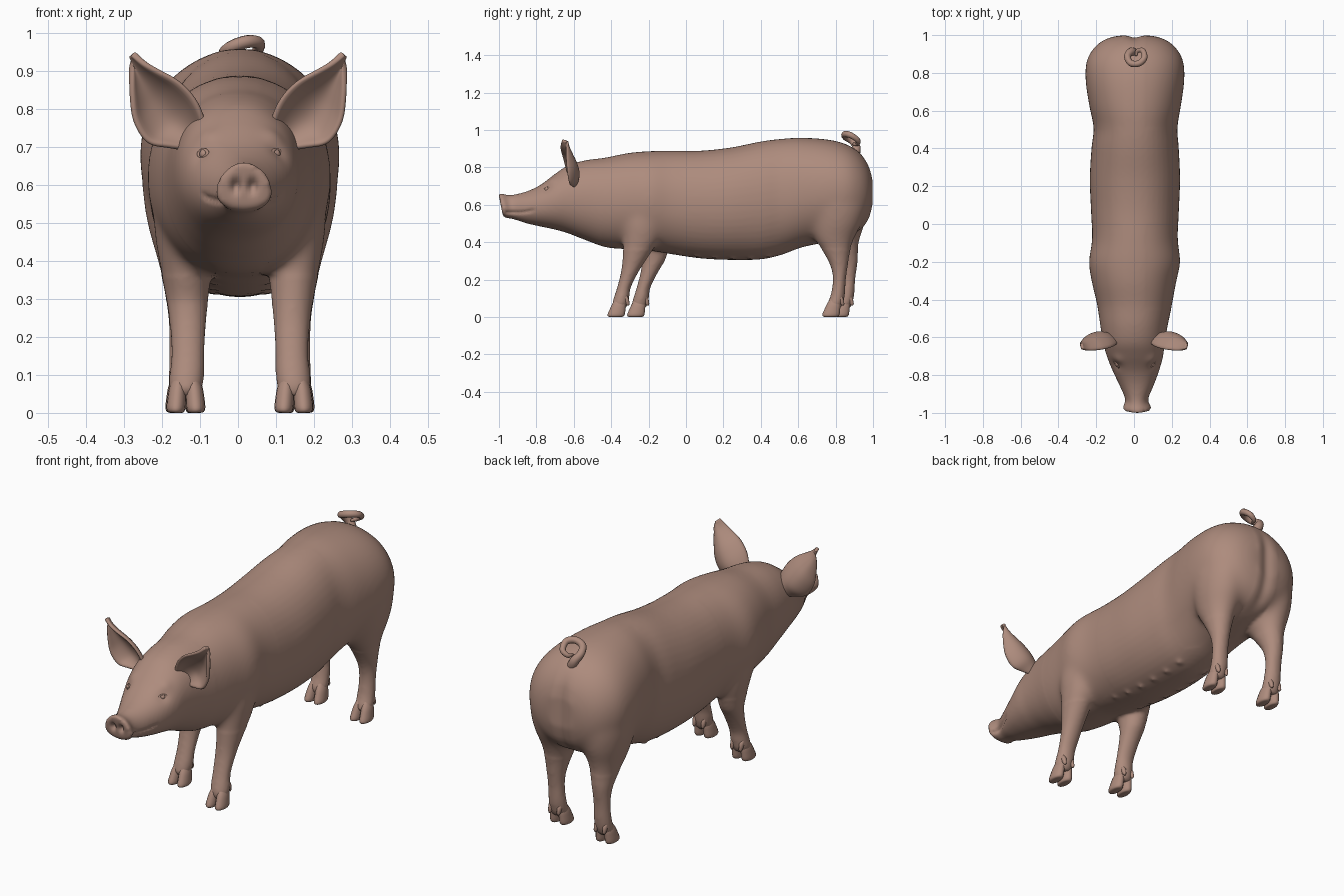
import bpy, bmesh, math
from mathutils import Vector, Matrix

if "Cube" in bpy.data.objects:
    bpy.data.objects.remove(bpy.data.objects["Cube"])

skin = bpy.data.materials.new("pink_brown_skin")
skin.diffuse_color = (0.42, 0.26, 0.205, 1)
skin.use_nodes = True
skin.node_tree.nodes["Principled BSDF"].inputs["Base Color"].default_value = skin.diffuse_color


def spline(rows, steps):
    """Smooth interpolation through rows of numbers."""
    out = []
    for i in range(len(rows) - 1):
        a, b, c, d = (rows[min(max(i + k, 0), len(rows) - 1)] for k in (-1, 0, 1, 2))
        for s in range(steps):
            t = s / steps
            out.append([q + .5 * t * (r - p + t * (2 * p - 5 * q + 4 * r - w + t * (3 * (q - r) + w - p)))
                        for p, q, r, w in zip(a, b, c, d)])
    return out + [list(rows[-1])]


def loft(bm, rings):
    """Closed tube through rings of points."""
    vs = [[bm.verts.new(p) for p in r] for r in rings]
    n = len(vs[0])
    for a, b in zip(vs, vs[1:]):
        for i in range(n):
            bm.faces.new((a[i], a[(i + 1) % n], b[(i + 1) % n], b[i]))
    bm.faces.new(vs[0])
    bm.faces.new(vs[-1][::-1])


def oval(n, power=1.0):
    for i in range(n):
        a = 2 * math.pi * i / n
        c, s = math.cos(a), math.sin(a)
        yield math.copysign(abs(c) ** power, c), math.copysign(abs(s) ** power, s)


def upright(bm, rows, dx=0, dy=0, side=1, n=20):
    """Loft of horizontal ovals (z, y, x, ry, rx); the y shift fades out towards the hip."""
    loft(bm, [[(side * (x + rx * c) + dx, y + dy * min(1, max(0, (.6 - z) / .3)) + ry * s, z)
               for c, s in oval(n)] for z, y, x, ry, rx in rows])


def finish(name, bm):
    bmesh.ops.recalc_face_normals(bm, faces=bm.faces)
    me = bpy.data.meshes.new(name)
    bm.to_mesh(me)
    bm.free()
    me.materials.append(skin)
    me.shade_smooth()
    ob = bpy.data.objects.new(name, me)
    bpy.context.collection.objects.link(ob)
    return ob


# Torso and head: y, top, bottom, half width, x shift
trunk = spline([
    (-.99, .658, .534, .070, .016), (-.97, .660, .529, .073, .016), (-.93, .652, .522, .060, .014),
    (-.86, .668, .502, .088, .014), (-.78, .705, .484, .122, .01), (-.70, .765, .467, .149, .005),
    (-.63, .810, .447, .163, 0), (-.54, .837, .412, .178, 0), (-.43, .852, .373, .198, .003),
    (-.31, .876, .362, .223, 0), (-.2, .886, .355, .242, .003), (-.08, .888, .336, .227, .005),
    (.08, .889, .313, .233, .005), (.24, .906, .305, .239, .005), (.40, .938, .308, .231, .006),
    (.51, .952, .332, .222, .008), (.62, .958, .372, .242, .006), (.76, .948, .402, .262, .005),
    (.86, .922, .428, .257, .005), (.93, .876, .462, .220, .005), (.975, .815, .515, .165, .005),
    (.998, .745, .590, .095, .005)], 5)
bm = bmesh.new()
rings = []
for y, top, bot, w, x0 in trunk:
    zc, h = (top + bot) / 2, (top - bot) / 2
    nose = min(1, max(0, (-.85 - y) / .1))
    rings.append([(x0 + w * c * (1 - .2 * nose * s), y - h * s * .2 * nose, zc + h * s)
                  for c, s in oval(48, .95)])
loft(bm, rings)

# Legs: z, y, x, ry, rx
front = spline([(.76, -.2, .10, .05, .05), (.64, -.21, .12, .10, .085), (.52, -.225, .133, .115, .095),
                (.42, -.238, .14, .10, .078), (.34, -.264, .14, .074, .062), (.25, -.297, .137, .049, .05),
                (.16, -.331, .137, .037, .044), (.11, -.343, .139, .041, .046), (.07, -.352, .142, .043, .045),
                (.045, -.356, .142, .034, .036)], 4)
hind = spline([(.84, .80, .08, .05, .06), (.74, .80, .115, .125, .11), (.62, .805, .13, .165, .127),
               (.51, .802, .135, .143, .112), (.42, .793, .14, .108, .083), (.35, .805, .143, .073, .062),
               (.27, .819, .145, .046, .046), (.2, .82, .145, .035, .041), (.12, .812, .144, .038, .043),
               (.07, .797, .145, .042, .044), (.045, .792, .145, .034, .036)], 4)
legs = [(front, 1, .0), (front, -1, .105), (hind, 1, .0), (hind, -1, .05)]
for rows, side, dy in legs:
    upright(bm, rows, .005, dy, side)

# Two rows of teats under the belly
for i in range(6):
    y = -.04 + i * .095
    r = min(trunk, key=lambda k: abs(k[0] - y))
    for side in (-1, 1):
        z = (r[1] + r[2]) / 2 - (r[1] - r[2]) / 2 * math.sqrt(1 - (.075 / r[3]) ** 2)
        bmesh.ops.create_icosphere(bm, subdivisions=2, radius=.014,
                                   matrix=Matrix.Translation((side * .075 + .005, y, z)))

# Fuse torso and legs into one smooth skin
raw = finish("raw_body", bm)
m = raw.modifiers.new("fuse", 'REMESH')
m.mode = 'VOXEL'
m.voxel_size = .009
m = raw.modifiers.new("relax", 'SMOOTH')
m.factor, m.iterations = .5, 9
dg = bpy.context.evaluated_depsgraph_get()
fused = bpy.data.meshes.new_from_object(raw.evaluated_get(dg))
bpy.data.objects.remove(raw)

# Sculpt dents along the surface: nostrils, mouth, eye sockets, rump cleft
bm = bmesh.new()
bm.from_mesh(fused)
for v in bm.verts:  # soften the hip and shoulder seams only
    v.tag = abs(v.co.x) > .06 and v.co.z > .36 and (v.co.y > .5 or -.45 < v.co.y < 0)
for _ in range(25):
    bmesh.ops.smooth_vert(bm, verts=[v for v in bm.verts if v.tag], factor=.5,
                          use_axis_x=True, use_axis_y=True, use_axis_z=True)
bm.normal_update()
moves = []
for v in bm.verts:
    x, y, z = v.co
    d = Vector()
    if y < -.93:
        for nx in (-.006, .038):
            d.y += .026 * math.exp(-((x - nx) / .010) ** 2 - ((z - .597) / .017) ** 2)
    if -.965 < y < -.80:
        line = .558 + .018 * max(0, (y + .90) / .1) ** 2
        d -= v.normal * .008 * math.exp(-((z - line) / .008) ** 2) * min(1, (-.80 - y) / .03)
    if y < -.6:
        for ex in (-.092, .102):
            d -= v.normal * .007 * math.exp(-((v.co - Vector((ex, -.745, .683))).length / .028) ** 2)
            d += v.normal * .006 * math.exp(-((v.co - Vector((ex * .9, -.715, .725))).length / .03) ** 2)
    if y > .85 and z < .87:
        d.y -= .012 * math.exp(-((x - .005) / .03) ** 2) * min(1, (y - .85) / .1) * min(1, (.87 - z) / .12)
    moves.append(d)
for v, d in zip(bm.verts, moves):
    v.co += d
finish("body", bm)

# Cloven hooves with dew claws
bm = bmesh.new()
for rows, side, dy in legs:
    z, fy, fx = rows[-1][:3]
    for s in (-1, 1):
        tx = fx + s * .024
        upright(bm, spline([(.10, fy + .004, tx - s * .008, .022, .014), (.07, fy - .002, tx - s * .003, .036, .022),
                            (.04, fy - .010, tx, .042, .0245), (.014, fy - .017, tx + s * .002, .046, .025),
                            (.003, fy - .019, tx + s * .002, .041, .021), (0, fy - .019, tx, .03, .014)], 3),
                .005, dy, side, 16)
        upright(bm, [(.125, fy + .024, tx, .012, .010), (.095, fy + .036, tx, .015, .012),
                     (.07, fy + .044, tx, .011, .009), (.06, fy + .047, tx, .004, .004)],
                .005, dy, side, 12)
finish("hooves", bm)

# Ears: cupped sheets, inner x, z, outer x, z, edge y, cup depth
edges = spline([(.08, .735, .12, .69, -.61, .015), (.098, .795, .185, .700, -.63, .045),
                (.122, .838, .238, .712, -.642, .062), (.16, .874, .272, .765, -.652, .06),
                (.205, .898, .281, .83, -.658, .045), (.245, .920, .282, .89, -.658, .025),
                (.277, .946, .281, .940, -.65, .003)], 4)
for side, name in ((1, "ear_right"), (-1, "ear_left")):
    bm = bmesh.new()
    grid = []
    for xi, zi, xo, zo, y, cup in edges:
        row = []
        for k in range(11):
            t = k / 10
            row.append(bm.verts.new((side * (xi + (xo - xi) * t),
                                     y + cup * math.sin(math.pi * t) ** .8 + .018 * t - .012 * (1 - t),
                                     zi + (zo - zi) * t)))
        grid.append(row)
    for a, b in zip(grid, grid[1:]):
        for i in range(10):
            bm.faces.new((a[i], a[i + 1], b[i + 1], b[i]))
    ear = finish(name, bm)
    m = ear.modifiers.new("thickness", 'SOLIDIFY')
    m.thickness, m.offset = .017, 0
    m = ear.modifiers.new("round", 'SUBSURF')
    m.levels = m.render_levels = 1

# Eyeballs with lids
bm = bmesh.new()
for side, ex in ((-1, -.088), (1, .098)):
    face = Vector((side * .75, -.6, .25)).to_track_quat('Z', 'Y').to_matrix().to_4x4()
    at = Matrix.Translation((ex, -.742, .681)) @ face @ Matrix.Scale(.85, 4)
    bmesh.ops.create_uvsphere(bm, u_segments=20, v_segments=12, radius=.016, matrix=at)
    lid = []
    for i in range(24):
        a = 2 * math.pi * i / 24
        lid.append([bm.verts.new(at @ Vector(((.017 + .005 * c) * math.cos(a) * 1.25,
                                              (.012 + .005 * c) * math.sin(a), .006 + .005 * s)))
                    for c, s in oval(8)])
    for i in range(24):
        a, b = lid[i], lid[(i + 1) % 24]
        for k in range(8):
            bm.faces.new((a[k], a[(k + 1) % 8], b[(k + 1) % 8], b[k]))
finish("eyes", bm)

# Curly tail: x, y, z, radius
path = spline([(.005, .90, .865, .028), (-.015, .912, .905, .022), (-.035, .888, .94, .018),
               (-.018, .852, .962, .017), (.025, .85, .977, .017), (.055, .88, .972, .016),
               (.046, .918, .945, .014), (.018, .915, .925, .011), (.01, .89, .925, .006)], 5)
bm = bmesh.new()
rings = []
side_axis = Vector((1, 0, 0))
for i, p in enumerate(path):
    tan = (Vector(path[min(i + 1, len(path) - 1)][:3]) - Vector(path[max(i - 1, 0)][:3])).normalized()
    side_axis = (side_axis - tan * side_axis.dot(tan)).normalized()
    up = tan.cross(side_axis)
    rings.append([Vector(p[:3]) + p[3] * (side_axis * c + up * s) for c, s in oval(12)])
loft(bm, rings)
finish("tail", bm)
